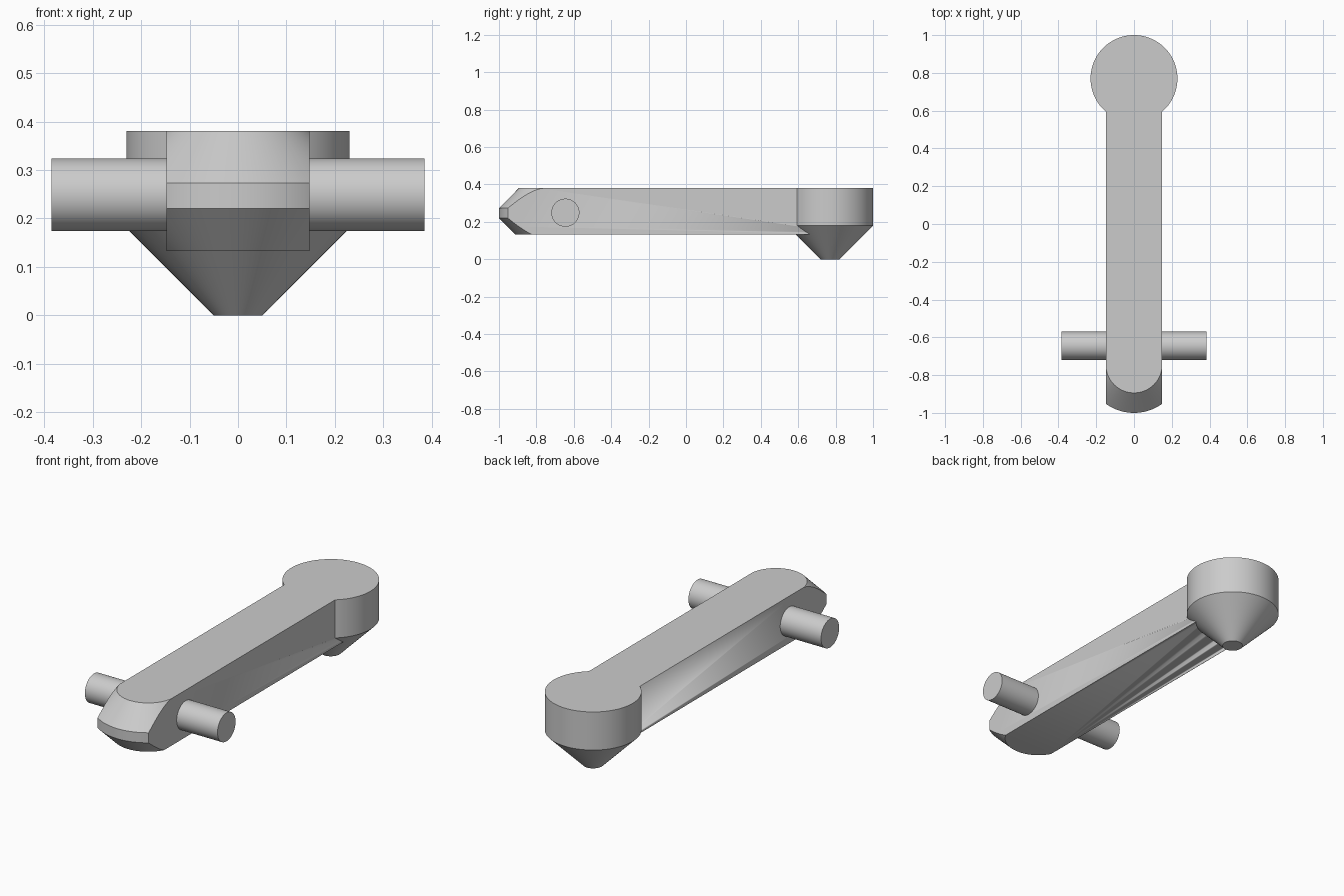
import bpy
import bmesh
from math import cos, sin, pi, radians
from mathutils import Matrix, Vector

cube = bpy.data.objects.get("Cube")
if cube:
    bpy.data.objects.remove(cube, do_unlink=True)

SEGMENTS = 96
HALF_WIDTH = 0.148
NOSE_Y, HEAD_Y, ARM_END = -0.745, 0.77, 0.74

grey = bpy.data.materials.new("plain grey")
grey.use_nodes = True
colour = (0.6, 0.6, 0.6, 1)
grey.diffuse_color = colour
grey.node_tree.nodes["Principled BSDF"].inputs["Base Color"].default_value = colour


def turned(profile):
    """Closed solid of revolution about z from (radius, height) pairs, bottom up."""
    bm = bmesh.new()
    rings = []
    for r, z in profile:
        angles = [2 * pi * i / SEGMENTS for i in range(SEGMENTS)]
        rings.append([bm.verts.new((r * cos(a), r * sin(a), z)) for a in angles])
    for low, high in zip(rings, rings[1:]):
        for i in range(SEGMENTS):
            j = (i + 1) % SEGMENTS
            bm.faces.new((low[i], low[j], high[j], high[i]))
    bm.faces.new(rings[0][::-1])
    bm.faces.new(rings[-1])
    return bm


def slice_off(bm, point, normal):
    """Remove everything beyond a plane, cap the cut and return its vertices."""
    geom = bm.verts[:] + bm.edges[:] + bm.faces[:]
    cut = bmesh.ops.bisect_plane(bm, geom=geom, plane_co=point, plane_no=normal,
                                 clear_outer=True)["geom_cut"]
    edges = [e for e in cut if isinstance(e, bmesh.types.BMEdge)]
    bmesh.ops.contextual_create(bm, geom=edges)
    return [v for v in cut if isinstance(v, bmesh.types.BMVert)]


def finish(bm, name, matrix):
    bmesh.ops.recalc_face_normals(bm, faces=bm.faces)
    bm.transform(matrix)
    mesh = bpy.data.meshes.new(name)
    bm.to_mesh(mesh)
    bm.free()
    mesh.materials.append(grey)
    mesh.shade_smooth()
    mesh.set_sharp_from_angle(angle=radians(30))
    obj = bpy.data.objects.new(name, mesh)
    bpy.context.collection.objects.link(obj)
    return obj


# Round head with a blunt conical point
head = finish(turned([(0.05, 0), (0.23, 0.18), (0.23, 0.38)]), "head",
              Matrix.Translation((0, HEAD_Y, 0)))

# Arm: a chamfered disc trimmed to a strip, its back half stretched to the head
bm = turned([(0.168, 0.133), (0.255, 0.22), (0.255, 0.273), (0.149, 0.38)])
for side in (-1, 1):
    slice_off(bm, Vector((side * HALF_WIDTH, 0, 0)), Vector((side, 0, 0)))
for v in slice_off(bm, Vector((0, 0, 0)), Vector((0, 1, 0))):
    v.co.y = ARM_END - NOSE_Y
arm = finish(bm, "arm", Matrix.Translation((0, NOSE_Y, 0)))

# Trim the arm where it meets the head
trim = arm.modifiers.new("head joint", "BOOLEAN")
trim.operation = "DIFFERENCE"
trim.solver = "EXACT"
trim.object = head

# Cross pin through the arm
finish(turned([(0.075, -0.385), (0.075, 0.385)]), "cross_pin",
       Matrix.Translation((0, -0.645, 0.249)) @ Matrix.Rotation(pi / 2, 4, "Y"))
